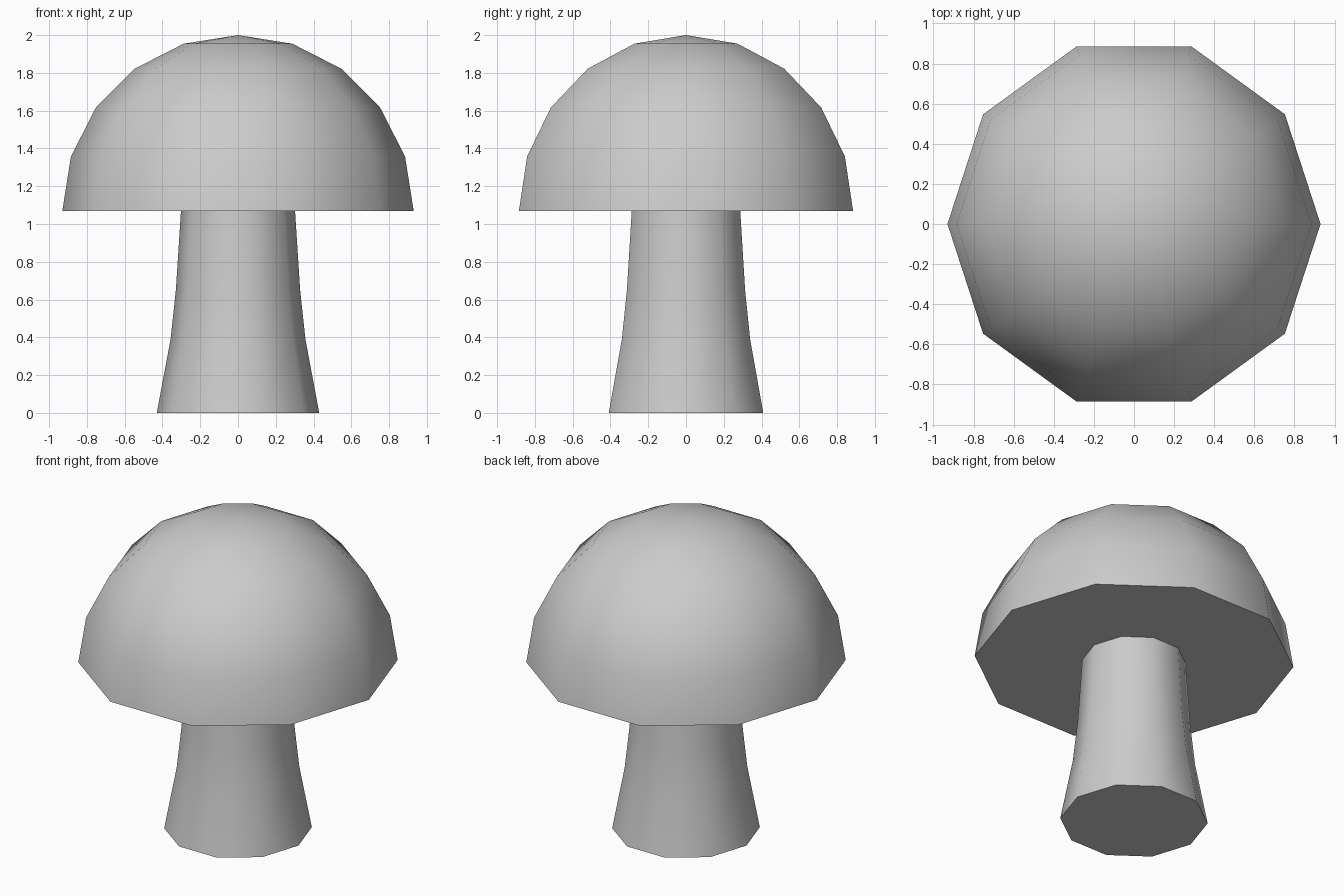
import bpy, bmesh
from math import sin, cos, pi, radians

if "Cube" in bpy.data.objects:
    bpy.data.objects.remove(bpy.data.objects["Cube"])

SIDES = 10


def lathe(name, profile, tip=None):
    """Spin (radius, z) rings around z; close the bottom, and the top with a disc or a tip."""
    bm = bmesh.new()
    rings = [[bm.verts.new((r * cos(2 * pi * i / SIDES), r * sin(2 * pi * i / SIDES), z))
              for i in range(SIDES)] for r, z in profile]
    for low, high in zip(rings, rings[1:]):
        for i in range(SIDES):
            j = (i + 1) % SIDES
            bm.faces.new((low[i], low[j], high[j], high[i]))
    bm.faces.new(rings[0][::-1])
    if tip is None:
        bm.faces.new(rings[-1])
    else:
        top = bm.verts.new((0, 0, tip))
        for i in range(SIDES):
            bm.faces.new((rings[-1][i], rings[-1][(i + 1) % SIDES], top))
    mesh = bpy.data.meshes.new(name)
    bm.to_mesh(mesh)
    bm.free()
    obj = bpy.data.objects.new(name, mesh)
    bpy.context.collection.objects.link(obj)
    # Smooth sides, crisp rim
    bpy.ops.object.select_all(action='DESELECT')
    obj.select_set(True)
    bpy.context.view_layer.objects.active = obj
    bpy.ops.object.shade_smooth_by_angle(angle=radians(45))
    return obj


# Flared stem, its top tucked just inside the cap
lathe("mushroom_stem", [(0.43, 0), (0.357, 0.39), (0.329, 0.65), (0.302, 1.07), (0.30, 1.10)])

# Half-dome cap with a flat underside
R, BASE = 0.93, 1.07
lathe("mushroom_cap",
      [(R * cos(radians(a)), BASE + R * sin(radians(a))) for a in range(0, 90, 18)],
      tip=BASE + R)
